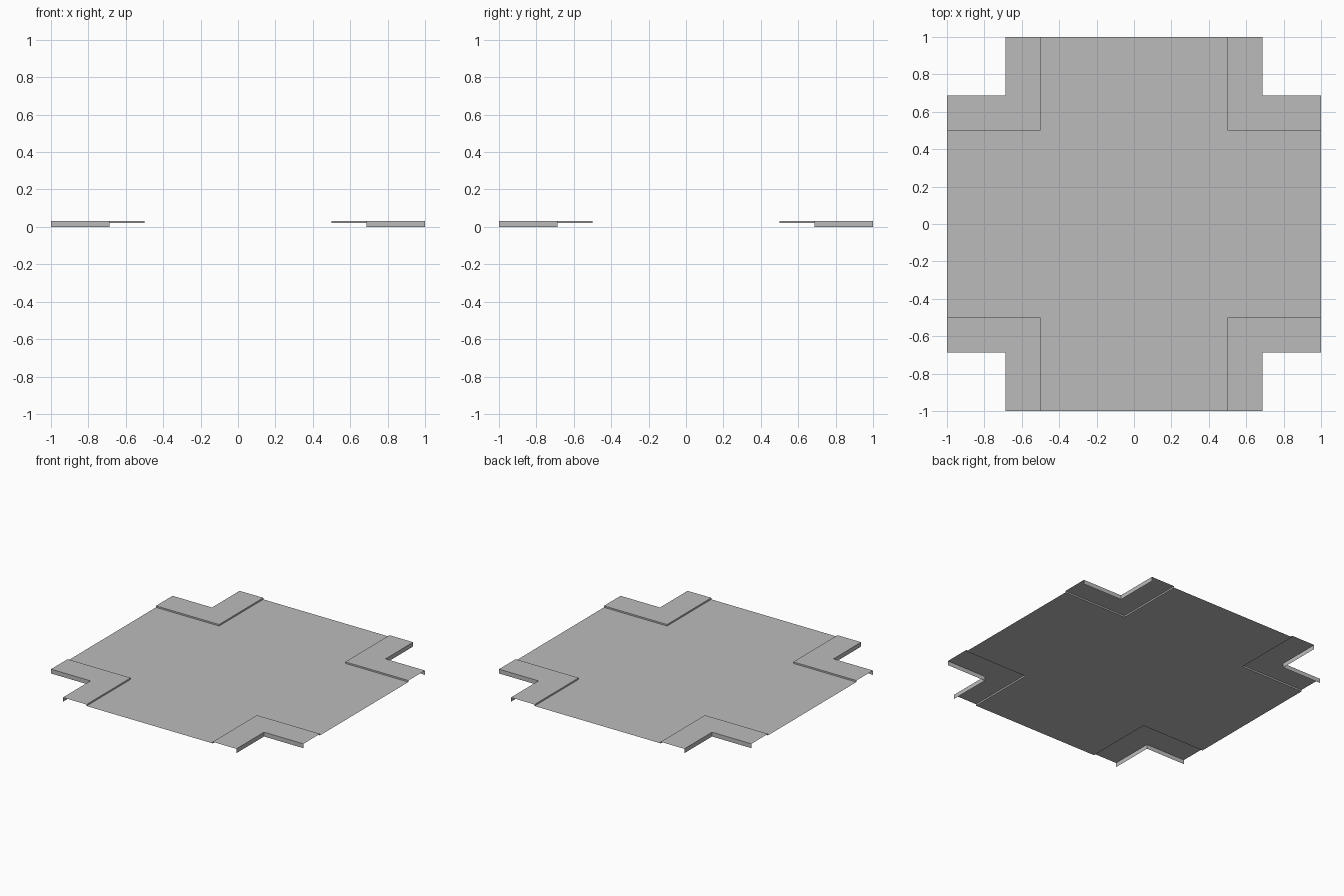
import bpy
import bmesh

cube = bpy.data.objects.get("Cube")
if cube:
    bpy.data.objects.remove(cube, do_unlink=True)

OUTER, NOTCH, INNER = 1.0, 0.6875, 0.5
ROAD_Z, WALK_Z = 0.02, 0.031

grey = bpy.data.materials.new("plain_grey")
grey.use_nodes = True
colour = (0.5, 0.5, 0.5, 1)
grey.diffuse_color = colour
grey.node_tree.nodes["Principled BSDF"].inputs["Base Color"].default_value = colour


def make_object(name, bm):
    mesh = bpy.data.meshes.new(name)
    bm.to_mesh(mesh)
    bm.free()
    mesh.materials.append(grey)
    obj = bpy.data.objects.new(name, mesh)
    bpy.context.collection.objects.link(obj)
    return obj


def add_face(bm, points, flip=False):
    face = bm.faces.new([bm.verts.new(p) for p in points])
    if flip:
        face.normal_flip()


# Road: a thin cross-shaped sheet
bm = bmesh.new()
cross = []
for sx, sy in ((1, 1), (-1, 1), (-1, -1), (1, -1)):
    corner = [(sx * OUTER, sy * INNER), (sx * INNER, sy * INNER), (sx * INNER, sy * OUTER)]
    cross += corner if sx * sy > 0 else corner[::-1]
add_face(bm, [(x, y, ROAD_Z) for x, y in cross])
make_object("road", bm)


# Pavements: L-shaped top, low kerb towards the road, skirt along the notch
def pavement(name, sx, sy):
    bm = bmesh.new()
    flip = sx * sy < 0
    kerb = [(OUTER, INNER), (INNER, INNER), (INNER, OUTER)]
    skirt = [(NOTCH, OUTER), (NOTCH, NOTCH), (OUTER, NOTCH)]

    def place(x, y, z):
        return (sx * x, sy * y, z)

    # The outline runs clockwise, so the top is turned to face up
    add_face(bm, [place(x, y, WALK_Z) for x, y in kerb + skirt], not flip)
    for path, bottom in ((kerb, ROAD_Z), (skirt, 0.0)):
        for a, b in zip(path, path[1:]):
            add_face(bm, [place(*a, bottom), place(*a, WALK_Z),
                          place(*b, WALK_Z), place(*b, bottom)], flip)
    bmesh.ops.remove_doubles(bm, verts=bm.verts, dist=0.0001)
    bmesh.ops.recalc_face_normals(bm, faces=bm.faces)
    # Keep the walking surface facing up after the normals are made consistent
    if max(bm.faces, key=lambda f: len(f.verts)).normal.z < 0:
        bmesh.ops.reverse_faces(bm, faces=bm.faces)
    make_object(name, bm)


for side, sx in (("left", 1), ("right", -1)):
    for end, sy in (("front", -1), ("back", 1)):
        pavement(f"pavement_{end}_{side}", sx, sy)
